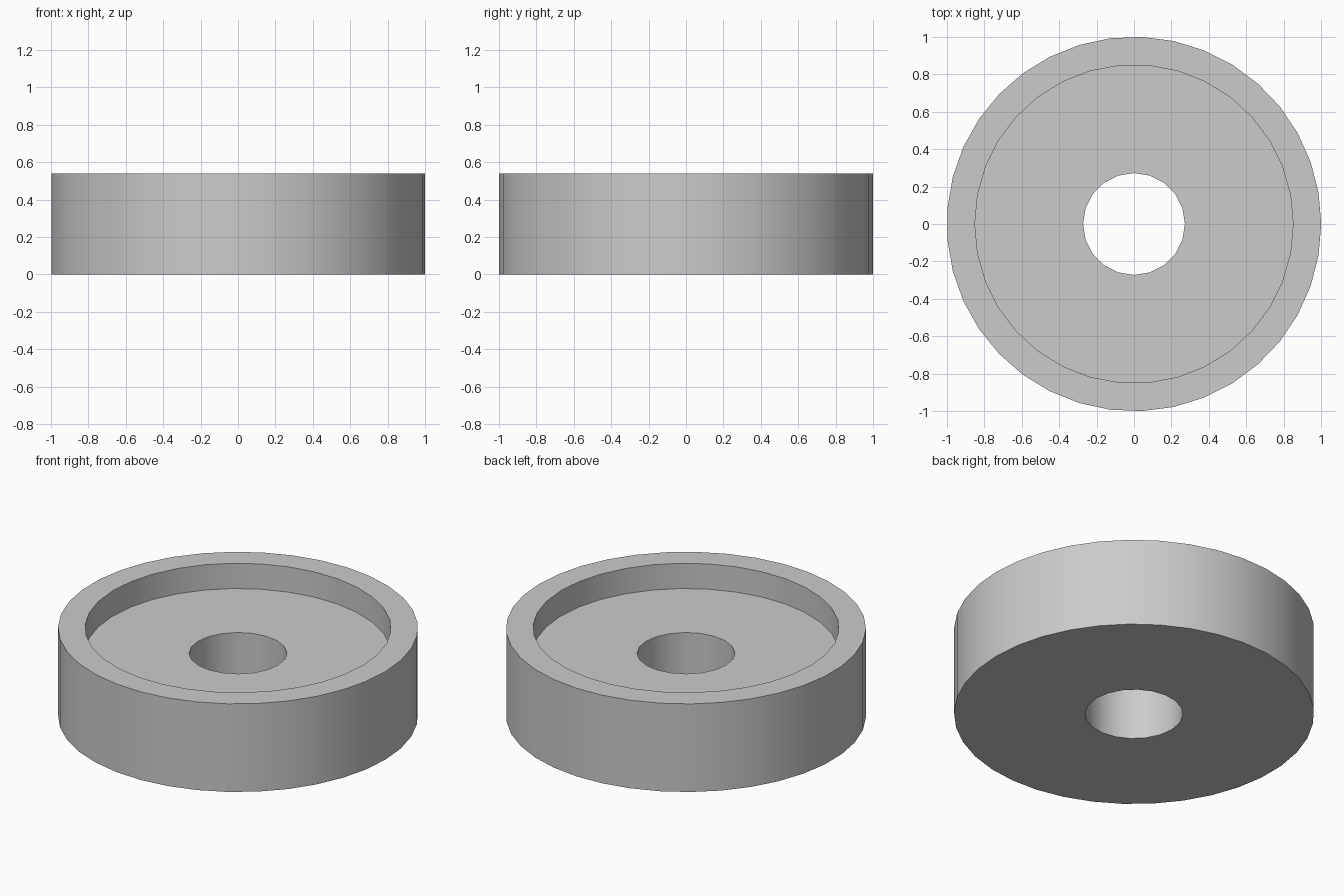
import bpy
import bmesh
from math import cos, sin, tau, radians

cube = bpy.data.objects.get("Cube")
if cube:
    bpy.data.objects.remove(cube, do_unlink=True)

HEIGHT, FLOOR = 0.54, 0.385

grey = bpy.data.materials.new("plain grey")
grey.use_nodes = True
grey.diffuse_color = (0.6, 0.6, 0.6, 1)
grey.node_tree.nodes["Principled BSDF"].inputs["Base Color"].default_value = (0.6, 0.6, 0.6, 1)

bm = bmesh.new()


def wall(radius, sides, bottom, top):
    """Upright round wall; returns its bottom and top edge loops."""
    rings = [[bm.verts.new((radius * cos(tau * i / sides), radius * sin(tau * i / sides), z))
              for i in range(sides)] for z in (bottom, top)]
    low, high = rings
    for i in range(sides):
        j = (i + 1) % sides
        bm.faces.new((low[i], low[j], high[j], high[i]))
    return [[bm.edges.get((r[i], r[(i + 1) % sides])) for i in range(sides)] for r in rings]


def flat_ring(outer, inner):
    """Flat face between two concentric edge loops, merged back into large faces."""
    made = bmesh.ops.triangle_fill(bm, edges=outer + inner, use_beauty=True)
    return made["geom"]


# Outer wall, shallow recess and through hole
outer_low, outer_high = wall(1.0, 37, 0, HEIGHT)
recess_low, recess_high = wall(0.85, 34, FLOOR, HEIGHT)
hole_low, hole_high = wall(0.272, 20, 0, FLOOR)

# Rim, recess floor and underside
flat_ring(outer_high, recess_high)
flat_ring(recess_low, hole_high)
flat_ring(outer_low, hole_low)
bmesh.ops.recalc_face_normals(bm, faces=bm.faces[:])

mesh = bpy.data.meshes.new("recessed_ring")
bm.to_mesh(mesh)
bm.free()
mesh.materials.append(grey)
ring = bpy.data.objects.new("recessed_ring", mesh)
bpy.context.collection.objects.link(ring)

# Smooth round walls with crisp rims
bpy.ops.object.select_all(action="DESELECT")
ring.select_set(True)
bpy.context.view_layer.objects.active = ring
bpy.ops.object.shade_smooth_by_angle(angle=radians(35))
